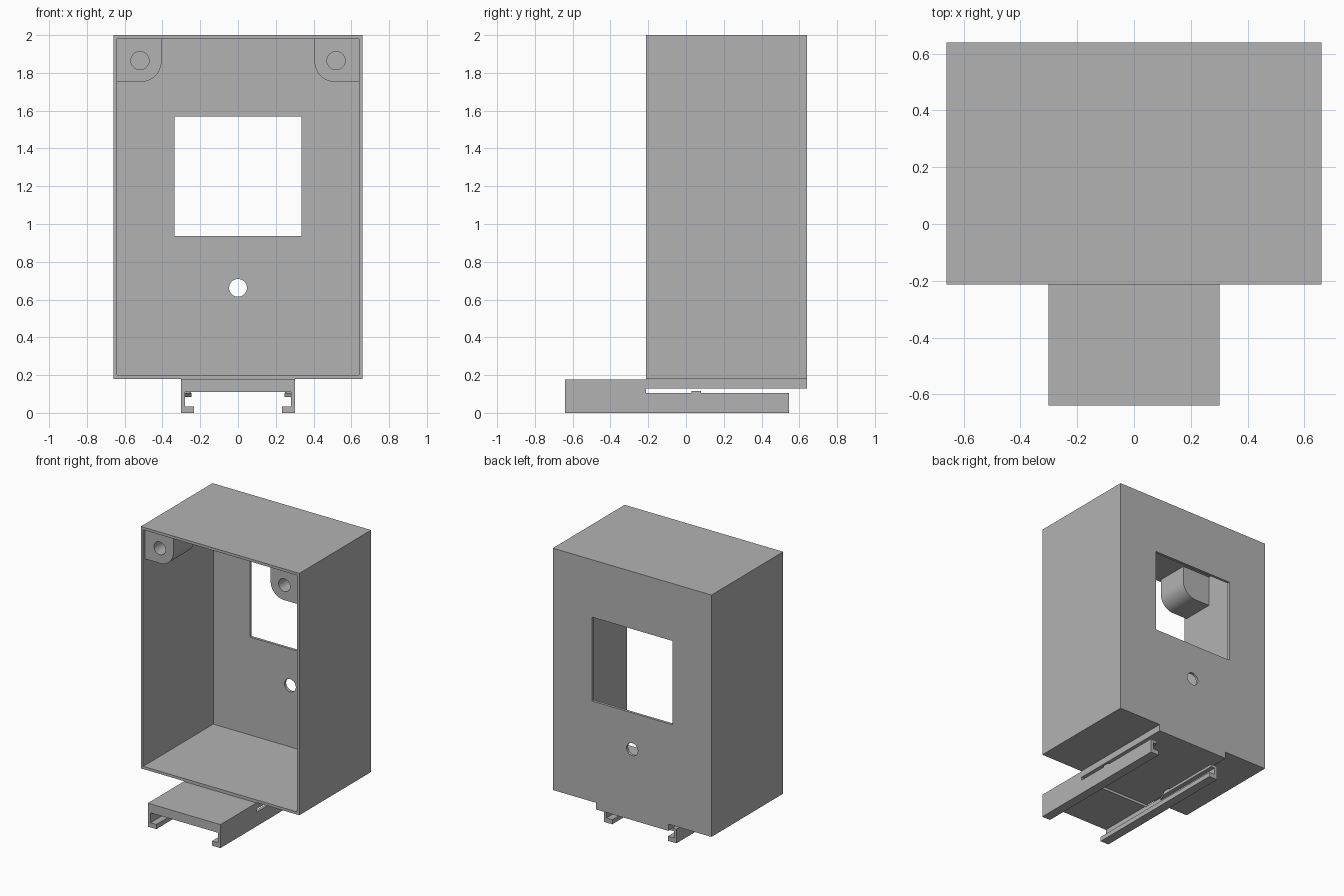
import bpy, bmesh, math
from mathutils import Vector

cube = bpy.data.objects.get("Cube")
if cube:
    bpy.data.objects.remove(cube, do_unlink=True)

grey = bpy.data.materials.new("plain grey")
grey.use_nodes = True
grey.diffuse_color = (0.45, 0.45, 0.45, 1)
grey.node_tree.nodes["Principled BSDF"].inputs["Base Color"].default_value = grey.diffuse_color


def prism(name, profile, axis, lo, hi):
    """Extrude a 2D outline along y (outline in x, z) or along z (outline in x, y)."""
    bm = bmesh.new()

    def place(a, b, d):
        return (a, d, b) if axis == "y" else (a, b, d)

    face = bm.faces.new([bm.verts.new(place(a, b, lo)) for a, b in profile])
    grown = bmesh.ops.extrude_face_region(bm, geom=[face])["geom"]
    moved = [v for v in grown if isinstance(v, bmesh.types.BMVert)]
    bmesh.ops.translate(bm, verts=moved, vec=Vector(place(0, 0, hi - lo)))
    bmesh.ops.recalc_face_normals(bm, faces=bm.faces)
    mesh = bpy.data.meshes.new(name)
    bm.to_mesh(mesh)
    bm.free()
    mesh.materials.append(grey)
    obj = bpy.data.objects.new(name, mesh)
    bpy.context.collection.objects.link(obj)
    return obj


def rect(x0, x1, b0, b1):
    return [(x0, b0), (x1, b0), (x1, b1), (x0, b1)]


def arc(cx, cz, r, start, end, steps):
    angles = [math.radians(start + (end - start) * i / steps) for i in range(steps + 1)]
    return [(cx + r * math.cos(a), cz + r * math.sin(a)) for a in angles]


def cut(obj, cutters):
    """Subtract the cutters, keep the result as plain mesh, drop the cutters."""
    for cutter in cutters:
        mod = obj.modifiers.new("cut", "BOOLEAN")
        mod.operation = "DIFFERENCE"
        mod.solver = "EXACT"
        mod.object = cutter
        cutter.hide_render = True
    bpy.context.view_layer.update()
    graph = bpy.context.evaluated_depsgraph_get()
    mesh = bpy.data.meshes.new_from_object(obj.evaluated_get(graph))
    obj.modifiers.clear()
    obj.data = mesh
    for cutter in cutters:
        bpy.data.objects.remove(cutter, do_unlink=True)


def smooth(obj):
    bpy.ops.object.select_all(action="DESELECT")
    obj.select_set(True)
    bpy.context.view_layer.objects.active = obj
    bpy.ops.object.shade_smooth_by_angle(angle=math.radians(30))


HALF, FRONT, BACK, BASE, TOP, WALL = 0.66, -0.213, 0.64, 0.18, 2.0, 0.02

# Case: open at the front, with a display window and a round hole in the back
case = prism("case", rect(-HALF, HALF, BASE, TOP), "y", FRONT, BACK)
inner = HALF - WALL
cut(case, [
    prism("cavity", rect(-inner, inner, BASE + WALL, TOP - WALL), "y", FRONT - 0.1, BACK - WALL),
    prism("window", rect(-0.335, 0.335, 0.937, 1.568), "y", 0.5, 0.8),
    prism("round_hole", arc(0, 0.662, 0.047, 0, 352.5, 47), "y", 0.5, 0.8),
])
smooth(case)

# Rail mount: thick front block and a thinner tongue under the case
prism("mount_block", rect(-0.302, 0.302, 0.11, 0.177), "y", -0.64, FRONT)
prism("mount_tongue", rect(-0.302, 0.302, 0.13, BASE), "y", FRONT, BACK)

for side, label in ((1, "left"), (-1, "right")):
    def mirrored(points):
        return [(side * x, b) for x, b in points]

    # Screw post: rounded inner corner and a blind hole
    outline = [(0.65, 1.99), (0.405, 1.99)] + arc(0.515, 1.862, 0.11, 180, 270, 12) + [(0.65, 1.752)]
    post = prism(label + "_screw_post", mirrored(outline), "y", -0.19, 0.055)
    cut(post, [prism("screw_hole", mirrored(arc(0.519, 1.865, 0.048, 0, 352.5, 47)), "y", -0.3, 0.0)])
    smooth(post)

    # Clip arm: L-shaped, joined to the block in front and free behind it
    prism(label + "_arm_root", mirrored(rect(0.28, 0.302, 0.1, 0.12)), "y", -0.64, FRONT)
    prism(label + "_clip_arm", mirrored([(0.302, 0), (0.302, 0.106), (0.28, 0.106),
                                         (0.28, 0.035), (0.232, 0.035), (0.232, 0)]),
          "y", -0.64, 0.545)

    # Upper lip with a slanted lead-in, and the small stop on top of it
    prism(label + "_clip_lip", mirrored([(0.285, -0.06), (0.247, 0.03), (0.247, 0.545), (0.285, 0.545)]),
          "z", 0.085, 0.106)
    prism(label + "_clip_stop", mirrored(rect(0.25, 0.302, 0.03, 0.08)), "z", 0.1, 0.117)
